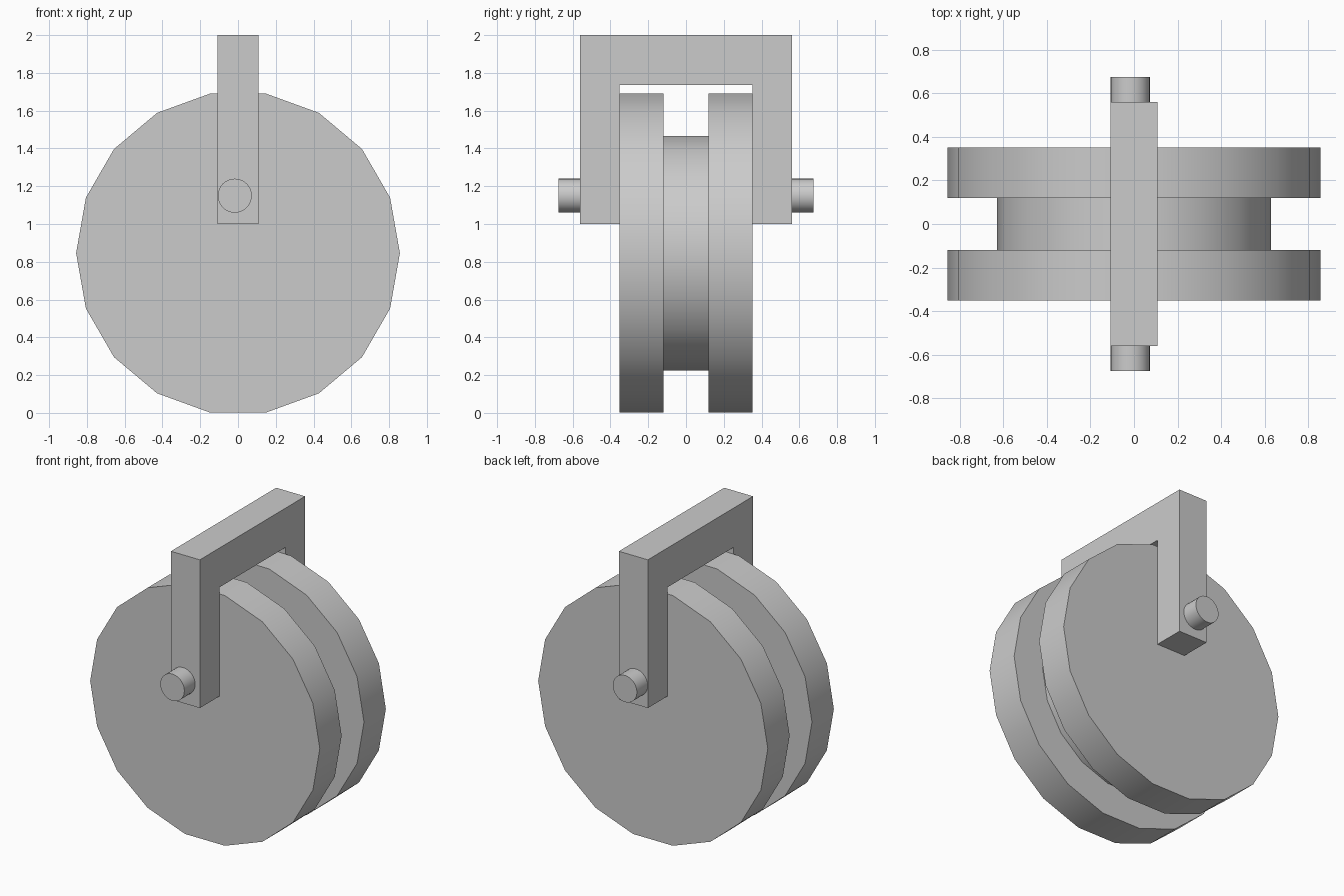
import bpy, bmesh
from math import cos, sin, pi, radians

if "Cube" in bpy.data.objects:
    bpy.data.objects.remove(bpy.data.objects["Cube"])


def finish(name, bm, smooth=False):
    bmesh.ops.recalc_face_normals(bm, faces=bm.faces)
    mesh = bpy.data.meshes.new(name)
    bm.to_mesh(mesh)
    bm.free()
    obj = bpy.data.objects.new(name, mesh)
    bpy.context.collection.objects.link(obj)
    if smooth:
        bpy.ops.object.select_all(action='DESELECT')
        obj.select_set(True)
        bpy.context.view_layer.objects.active = obj
        bpy.ops.object.shade_smooth_by_angle(angle=radians(30))
    return obj


def lathe_y(name, profile, sides, x, z):
    """Turn a (radius, y) profile around the y axis and cap both ends."""
    bm = bmesh.new()
    rings = [[bm.verts.new((x + r * cos(2 * pi * i / sides), y,
                            z + r * sin(2 * pi * i / sides)))
              for i in range(sides)] for r, y in profile]
    for a, b in zip(rings, rings[1:]):
        for i in range(sides):
            j = (i + 1) % sides
            bm.faces.new((a[i], a[j], b[j], b[i]))
    bm.faces.new(rings[0])
    bm.faces.new(rings[-1])
    return finish(name, bm, smooth=True)


# Grooved wheel: two flanges with a narrower hub between
R, HUB, W, G = 0.857, 0.63, 0.352, 0.119
lathe_y("grooved_wheel",
        [(R, -W), (R, -G), (HUB, -G), (HUB, G), (R, G), (R, W)],
        18, 0, R * cos(radians(10)) + 0.002)

# Axle pin through both bracket legs
lathe_y("axle_pin", [(0.09, -0.676), (0.09, 0.676)], 32, -0.017, 1.15)

# U-shaped bracket, profile in the yz plane extruded along x
half = [(0.561, 2.0), (0.561, 1.0), (W, 1.0), (W, 1.735)]
outline = half + [(-y, z) for y, z in reversed(half)]
T = 0.108
bm = bmesh.new()
face = bm.faces.new([bm.verts.new((-T, y, z)) for y, z in outline])
out = bmesh.ops.extrude_face_region(bm, geom=[face])
bmesh.ops.translate(bm, vec=(2 * T, 0, 0),
                    verts=[v for v in out["geom"] if isinstance(v, bmesh.types.BMVert)])
# Keep the starting face so both sides are closed
if not face.is_valid or len(bm.faces) < len(outline) + 2:
    bm.verts.ensure_lookup_table()
    bmesh.ops.holes_fill(bm, edges=bm.edges, sides=0)
finish("bracket", bm)
